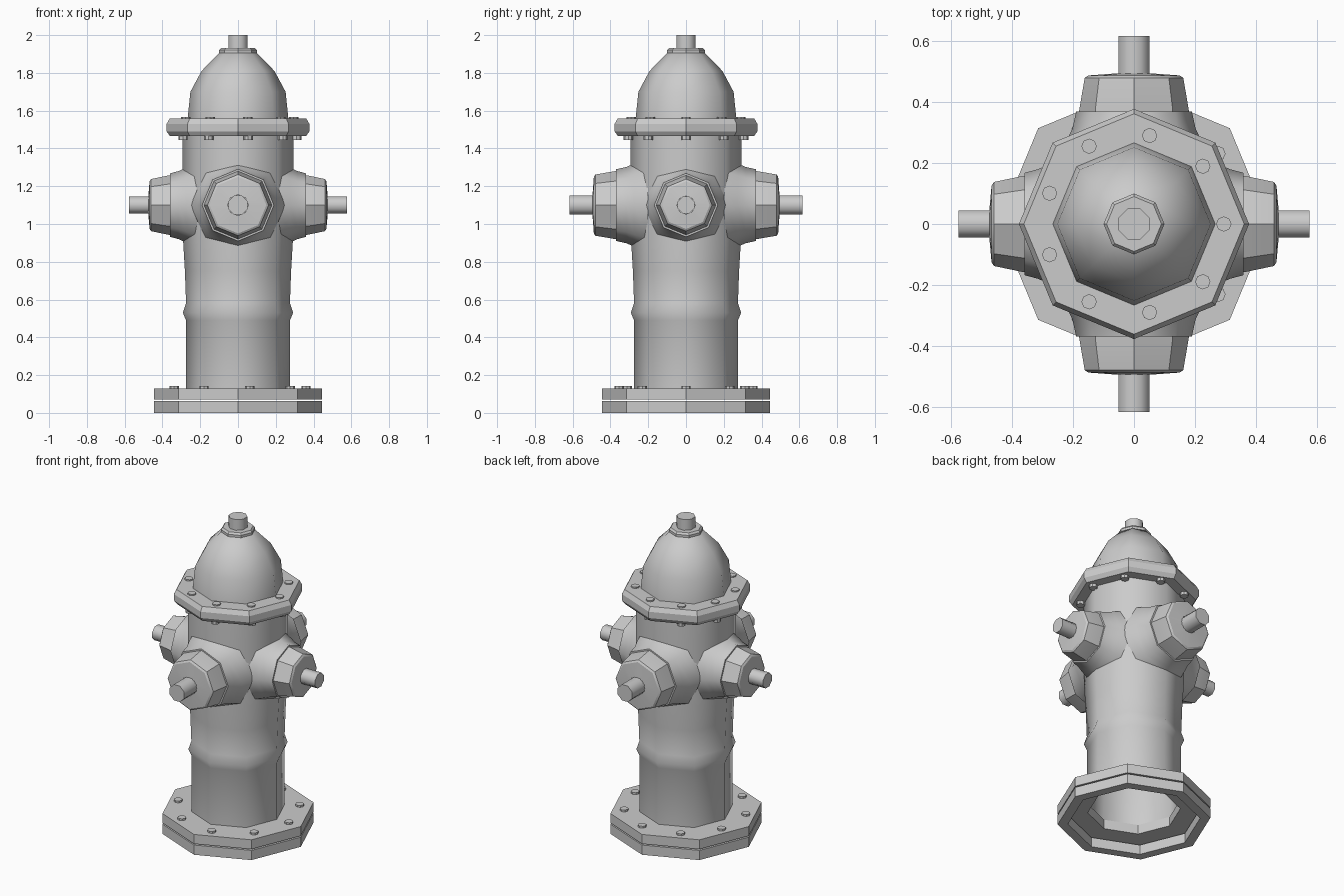
import bpy, bmesh, math
from mathutils import Matrix, Vector

if "Cube" in bpy.data.objects:
    bpy.data.objects.remove(bpy.data.objects["Cube"])


def lathe(name, profile, mat=None, sides=8, phase=0.0, closed=False, smooth=50):
    """Revolve (radius, height) points around z, then apply mat."""
    bm = bmesh.new()
    rings = []
    for r, z in profile:
        if r == 0:
            rings.append([bm.verts.new((0, 0, z))])
        else:
            rings.append([bm.verts.new((r * math.cos(phase + k * math.tau / sides),
                                        r * math.sin(phase + k * math.tau / sides), z))
                          for k in range(sides)])
    pairs = list(zip(rings, rings[1:]))
    if closed:
        pairs.append((rings[-1], rings[0]))
    for a, b in pairs:
        for k in range(sides):
            n = (k + 1) % sides
            if len(a) == 1:
                bm.faces.new((a[0], b[n], b[k]))
            elif len(b) == 1:
                bm.faces.new((a[k], a[n], b[0]))
            else:
                bm.faces.new((a[k], a[n], b[n], b[k]))
    if mat:
        bm.transform(mat)
    me = bpy.data.meshes.new(name)
    bm.to_mesh(me)
    bm.free()
    ob = bpy.data.objects.new(name, me)
    bpy.context.collection.objects.link(ob)
    if smooth:
        bpy.ops.object.select_all(action='DESELECT')
        ob.select_set(True)
        bpy.context.view_layer.objects.active = ob
        bpy.ops.object.shade_smooth_by_angle(angle=math.radians(smooth))
    return ob


def bolts(name, radius, z0, z1, outward):
    """Nine small bolt heads in a circle."""
    for k in range(9):
        a = k * math.tau / 9
        pos = Vector((radius * math.cos(a), radius * math.sin(a), 0))
        lathe(f"{name}_{k + 1}", [(0, z0), (.025, z0), (.025, z1), (0, z1)],
              Matrix.Translation(pos), smooth=0)


HALF = math.pi / 8

# base: lower open ring and upper plate with a hole for the barrel
lathe("base_ring", [(.385, 0), (.445, 0), (.445, .062), (.385, .062)],
      closed=True, smooth=0)
lathe("base_plate", [(.27, .07), (.445, .07), (.445, .13), (.27, .13)],
      closed=True, smooth=0)
bolts("base_bolt", .36, .125, .142, 1)

# barrel: open shell with a raised band
lathe("barrel", [(.275, .07), (.275, .49), (.292, .53), (.275, .58),
                 (.281, .75), (.291, .92), (.295, 1.2), (.295, 1.47)])

# flange with bolts above and below
lathe("flange", [(0, 1.465), (.36, 1.465), (.378, 1.49), (.378, 1.53),
                 (.362, 1.558), (0, 1.558)], smooth=20)
bolts("flange_bolt_top", .295, 1.55, 1.566, 1)
bolts("flange_bolt_bottom", .31, 1.445, 1.47, -1)

# bonnet, nut and stem
lathe("bonnet", [(.267, 1.555), (.252, 1.70), (.193, 1.81), (.095, 1.91), (0, 1.91)])
lathe("bonnet_nut", [(0, 1.90), (.1, 1.90), (.1, 1.92), (.09, 1.932), (0, 1.932)], smooth=20)
lathe("bonnet_stem", [(.055, 1.925), (.055, 2.0), (0, 2.0)], phase=HALF)

# four outlets: flared neck, tapered cap and square-ended stem
# (side, angle, cap start, cap end, stem end, neck radius, cap radius, stem radius)
outlets = [("front", -90, .37, .48, .618, .19, .162, .055),
           ("back", 90, .37, .48, .618, .19, .162, .055),
           ("right", 0, .36, .46, .577, .168, .138, .048),
           ("left", 180, .36, .46, .577, .168, .138, .048)]
for side, deg, c0, c1, s1, rn, rc, rs in outlets:
    m = (Matrix.Translation((0, 0, 1.1)) @ Matrix.Rotation(math.radians(deg), 4, 'Z')
         @ Matrix.Rotation(math.pi / 2, 4, 'Y'))
    lathe(side + "_outlet_neck", [(rn + .06, .2), (rn + .03, .275), (rn + .012, .315),
                                  (rn, c0), (rn - .012, c0)], m)
    lathe(side + "_outlet_cap", [(rn - .01, c0 - .01), (rn - .01, c0 + .004), (rc, c1),
                                 (rc - .012, c1 + .008), (rs, c1 + .015)], m, smooth=30)
    lathe(side + "_outlet_stem", [(rs, c1), (rs, s1), (0, s1)], m, phase=HALF)
